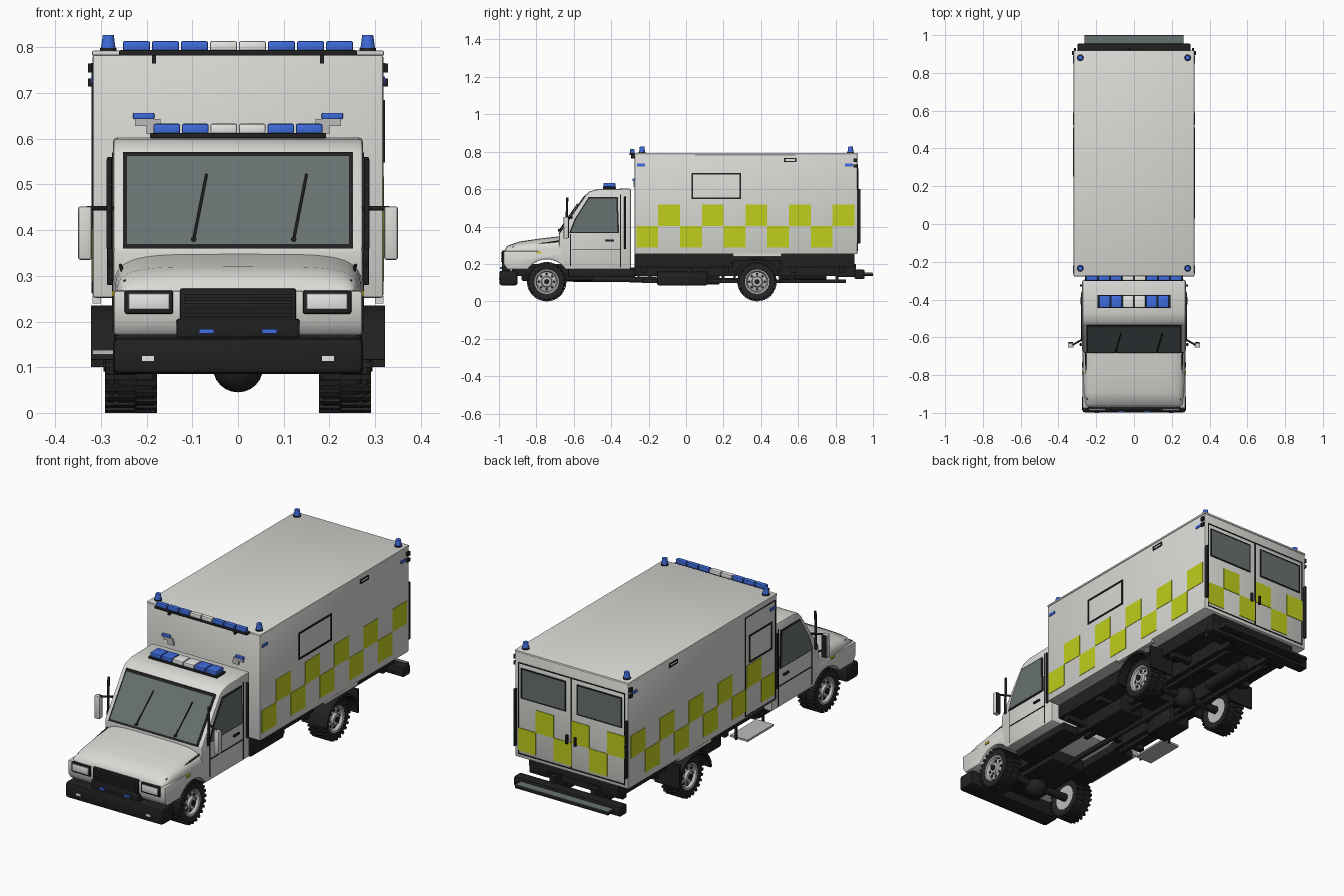
import bpy, bmesh, math
from mathutils import Matrix, Vector

cube = bpy.data.objects.get("Cube")
if cube:
    bpy.data.objects.remove(cube)


def material(name, red, green, blue):
    mat = bpy.data.materials.new(name)
    mat.use_nodes = True
    mat.diffuse_color = (red, green, blue, 1)
    mat.node_tree.nodes["Principled BSDF"].inputs["Base Color"].default_value = (red, green, blue, 1)
    return mat


WHITE = material("body white", .7, .7, .67)
BLACK = material("black trim", .015, .015, .016)
GLASS = material("grey glass", .14, .165, .165)
BLUE = material("blue lamp", .05, .15, .72)
LIME = material("lime reflective", .53, .62, .012)
LENS = material("clear lens", .8, .8, .78)
METAL = material("wheel metal", .5, .5, .49)
RUBBER = material("tyre rubber", .018, .018, .018)
AMBER = material("amber lamp", .65, .5, .02)


def finish(bm, name, mat, bevel=0, angle=35):
    """Turn a bmesh into an object, with bevelled corners and sharp creases."""
    bmesh.ops.recalc_face_normals(bm, faces=bm.faces)
    if bevel:
        edges = [e for e in bm.edges if e.calc_face_angle(0) > .6]
        bmesh.ops.bevel(bm, geom=edges, offset=bevel, segments=2, profile=.5, affect='EDGES')
    mesh = bpy.data.meshes.new(name)
    bm.to_mesh(mesh)
    bm.free()
    mesh.materials.append(mat)
    mesh.shade_smooth()
    mesh.set_sharp_from_angle(angle=math.radians(angle))
    obj = bpy.data.objects.new(name, mesh)
    bpy.context.collection.objects.link(obj)
    return obj


def mirror(obj):
    """Copy a left part to the right side."""
    mesh = obj.data.copy()
    mesh.transform(Matrix.Scale(-1, 4, (1, 0, 0)))
    mesh.flip_normals()
    twin = bpy.data.objects.new(obj.name.replace("left", "right"), mesh)
    bpy.context.collection.objects.link(twin)


def boxes(name, mat, specs, bevel=0):
    bm = bmesh.new()
    for spans in specs:
        mid = Vector([(a + b) / 2 for a, b in spans])
        size = [abs(b - a) for a, b in spans]
        bmesh.ops.create_cube(bm, size=1, matrix=Matrix.Translation(mid) @ Matrix.Diagonal((*size, 1)))
    return finish(bm, name, mat, bevel)


def box(name, mat, x, y, z, bevel=0):
    return boxes(name, mat, [(x, y, z)], bevel)


def side_prism(name, mat, points, x0, x1, bevel=0):
    """Extrude a (y, z) outline across x."""
    bm = bmesh.new()
    face = bm.faces.new([bm.verts.new((x0, y, z)) for y, z in points])
    top = bmesh.ops.extrude_face_region(bm, geom=[face])["geom"]
    bmesh.ops.translate(bm, vec=(x1 - x0, 0, 0), verts=[v for v in top if isinstance(v, bmesh.types.BMVert)])
    return finish(bm, name, mat, bevel)


def rod(name, mat, start, end, radius, tip=None, sides=12):
    a, b = Vector(start), Vector(end)
    turn = (b - a).to_track_quat('Z', 'Y').to_matrix().to_4x4()
    bm = bmesh.new()
    bmesh.ops.create_cone(bm, cap_ends=True, segments=sides, radius1=radius, radius2=tip or radius,
                          depth=(b - a).length, matrix=Matrix.Translation((a + b) / 2) @ turn)
    return finish(bm, name, mat)


def frame(u, v, w=.008):
    """Four bars, as (u, v) spans, around a rectangle."""
    (a, b), (c, d) = u, v
    return [(u, (c, c + w)), (u, (d - w, d)), ((a, a + w), v), ((b - w, b), v)]


def arc(y, z, radius, start, end, steps=12):
    angles = [math.radians(start + (end - start) * i / steps) for i in range(steps + 1)]
    return [(y + radius * math.cos(t), z + radius * math.sin(t)) for t in angles]


# Rear body shell, roof and recessed floor frame
FRONT, BACK, SIDE = -.275, .917, .318
box("box_body", WHITE, (-SIDE, SIDE), (FRONT, BACK), (.252, .785), .006)
box("roof_panel", WHITE, (-.32, .32), (FRONT - .002, BACK + .002), (.782, .793), .004)
box("box_floor", BLACK, (-.25, .25), (FRONT, .9), (.215, .254))
mirror(boxes("left_floor_frame", BLACK, [((.15, .25), (FRONT, .25), (.18, .253)),
                                         ((.15, .25), (.51, .9), (.18, .253))], .004))
mirror(box("left_arch_trim", WHITE, (.3, .318), (.25, .51), (.24, .256)))

# Chequered panels on the sides and the back
rows = ((.288, .403), (.403, .517))
step = .1165
mirror(boxes("left_checks", LIME, [((.315, .32), (-.265 + i * step, -.265 + (i + 1) * step), rows[i % 2])
                                   for i in range(10)]))
boxes("rear_checks", LIME, [((.3 - i * .1, .2 - i * .1), (.915, .92), rows[i % 2]) for i in range(6)])

# Side window, vent, corner lamps and seams
plate = (.315, .322)
boxes("left_window_frame", BLACK, [(plate, y, z) for y, z in frame((.03, .295), (.548, .685))])
mirror(boxes("left_vent", BLACK, [(plate, y, z) for y, z in frame((.525, .59), (.745, .766), .006)]))
mirror(box("left_vent_lens", LENS, (.315, .32), (.53, .585), (.749, .762)))
mirror(boxes("left_marker_lamps", BLUE, [((.315, .322), (y, y + .042), (.722, .736)) for y in (-.262, .85)]))
mirror(boxes("left_marker_mounts", BLACK, [((.31, .328), (.895, .915), z) for z in ((.745, .765), (.715, .732))]))

# Side entry door with window and step
door = frame((-.262, -.02), (.262, .765), .004) + frame((-.235, -.05), (.525, .665))
boxes("entry_door_lines", BLACK, [((-.321, -.315), y, z) for y, z in door])
box("entry_step", METAL, (-.318, -.22), (-.25, -.04), (.128, .138))
boxes("entry_step_hangers", BLACK, [((-.26, -.25), y, (.125, .23)) for y in ((-.258, -.248), (-.042, -.032))])

# Rear doors
back = (.914, .922)
boxes("rear_door_lines", BLACK, [(x, (.915, .92), z) for x, z in
                                 frame((-.3, .3), (.27, .735), .005) + [((-.003, .003), (.27, .735))]])
mirror(box("left_rear_glass", GLASS, (.035, .28), (.915, .921), (.56, .705)))
mirror(boxes("left_rear_glass_frame", BLACK, [(x, back, z) for x, z in frame((.032, .283), (.556, .709), .006)]))
mirror(box("left_rear_handle", BLACK, (.018, .03), (.915, .93), (.395, .44), .003))
mirror(box("left_rear_hinge_rail", BLACK, (.306, .317), (.91, .933), (.31, .6), .003))
box("rear_bumper", BLACK, (-.3, .3), (.9, .955), (.12, .17), .008)
box("rear_step", BLACK, (-.262, .262), (.945, 1), (.136, .15), .003)
box("rear_step_tread", GLASS, (-.26, .26), (.952, .997), (.149, .154))
mirror(box("left_bumper_bracket", BLACK, (.1, .13), (.8, .91), (.13, .2)))

# Cab, nose and hood
cab = [(-.645, .17), (-.295, .17), (-.295, .603), (-.47, .6), (-.515, .588), (-.535, .57), (-.68, .36), (-.68, .3)]
side_prism("cab_body", WHITE, cab, -.274, .274, .01)
wheel_y = (-.745, .38)
nose = [(-.955, .17), (-.975, .2), (-.975, .268), (-.62, .27), (-.62, .17)] + arc(wheel_y[0], .105, .12, 33, 147)
side_prism("nose_body", WHITE, nose, -.272, .272, .006)
bm = bmesh.new()
rings = []
for y, half, top in ((-.972, .25, .27), (-.955, .258, .298), (-.89, .265, .32), (-.78, .27, .336), (-.64, .273, .352)):
    ring = []
    for i in range(25):
        t = math.pi * i / 24
        c, s = math.cos(t), max(0, math.sin(t))
        ring.append(bm.verts.new((math.copysign(abs(c) ** .4, c) * half, y, .25 + (top - .25) * s ** .5)))
    rings.append(ring)
for a, b in zip(rings, rings[1:]):
    for i in range(24):
        bm.faces.new((a[i], a[i + 1], b[i + 1], b[i]))
bm.faces.new(rings[0])
bm.faces.new(rings[-1])
finish(bm, "hood", WHITE, angle=50)
mirror(rod("left_hood_seam", BLACK, (.246, -.93, .287), (.257, -.68, .322), .004))


# Windscreen, frame and wipers
def screen(z, out=0):
    return -.68 + .145 * (z - .36) / .21 - out


def screen_slab(name, mat, z0, z1, half, out):
    outline = [(screen(z0, out), z0), (screen(z1, out), z1), (screen(z1, -.01), z1), (screen(z0, -.01), z0)]
    side_prism(name, mat, outline, -half, half)


screen_slab("windscreen_frame", BLACK, .36, .571, .252, .003)
screen_slab("windscreen_glass", GLASS, .37, .562, .243, .006)
for side, x in (("right", -.097), ("left", .122)):
    rod(side + "_wiper", BLACK, (x, screen(.38, .011), .38), (x + .028, screen(.522, .011), .522), .003)
    rod(side + "_wiper_pivot", BLACK, (x, screen(.38), .38), (x, screen(.38, .018), .38), .006)

# Cab doors
pane = [(-.625, .365), (-.595, .44), (-.52, .558), (-.365, .558), (-.358, .365)]
mid = Vector((-.48, .46))
mirror(side_prism("left_door_glass", GLASS, [mid + (Vector(p) - mid) * .93 for p in pane], .27, .28))
mirror(side_prism("left_door_glass_frame", BLACK, pane, .27, .277))
mirror(boxes("left_door_lines", BLACK, [((.272, .276), y, z) for y, z in (
    ((-.352, -.347), (.18, .57)), ((-.61, -.35), (.276, .281)), ((-.62, -.615), (.19, .36)))]))
mirror(box("left_door_handle", BLACK, (.27, .282), (-.43, -.385), (.32, .331), .003))
mirror(box("left_grab_bar", BLACK, (.274, .287), (-.331, -.321), (.28, .56), .003))
mirror(box("left_cab_sill", BLACK, (.1, .22), (-.63, -.27), (.13, .172), .005))
mirror(box("left_indicator", AMBER, (.265, .276), (-.8, -.775), (.255, .267)))

# Mirrors
mirror(box("left_mirror", WHITE, (.32, .35), (-.655, -.63), (.335, .452), .005))
mirror(box("left_mirror_glass", BLACK, (.322, .348), (-.631, -.626), (.338, .449)))
mirror(rod("left_mirror_arm", BLACK, (.272, -.61, .448), (.33, -.643, .448), .005))
mirror(rod("left_mirror_pole", BLACK, (.282, -.64, .36), (.282, -.635, .555), .006))

# Nose details
box("grille", BLACK, (-.127, .127), (-.985, -.96), (.2, .272), .004)
boxes("grille_bars", RUBBER, [((-.118, .118), (-.99, -.98), (z, z + .007)) for z in (.211, .225, .239, .253)])
box("lower_intake", BLACK, (-.135, .135), (-.985, -.94), (.165, .205), .004)
mirror(box("left_grille_lamp", BLUE, (.053, .085), (-.995, -.98), (.174, .184)))
mirror(box("left_headlight_frame", BLACK, (.142, .248), (-.983, -.95), (.217, .268), .004))
mirror(box("left_headlight", LENS, (.15, .24), (-.987, -.97), (.226, .261), .003))
box("front_bumper", BLACK, (-.274, .274), (-.998, -.9), (.085, .165), .014)
mirror(box("left_fog_lamp", LENS, (.184, .21), (-1, -.99), (.114, .125)))


# Roof light bars and beacons
def light_bar(name, half, y, z, colours):
    box(name + "_base", BLACK, (-half - .006, half + .006), y, (z, z + .012), .003)
    width = 2 * half / len(colours)
    for i, mat in enumerate(colours):
        x = -half + i * width
        box(f"{name}_lamp_{i}", mat, (x + .002, x + width - .002), (y[0] + .003, y[1] - .003), (z + .01, z + .032), .004)


light_bar("cab_light_bar", .187, (-.445, -.375), .601, [BLUE] * 2 + [LENS] * 2 + [BLUE] * 2)
light_bar("box_light_bar", .254, (-.302, -.272), .782, [BLUE] * 3 + [LENS] * 2 + [BLUE] * 3)
mirror(box("left_light_bar_bracket", BLACK, (.18, .188), (-.295, -.27), (.765, .786)))
mirror(box("left_front_lamp", BLUE, (.183, .23), (-.287, -.27), (.643, .657), .003))
mirror(boxes("left_front_lamp_bracket", METAL, [((.17, .225), (-.281, -.27), (.628, .643)),
                                                ((.165, .2), (-.281, -.27), (.61, .628))]))
for end, y in (("front", -.235), ("rear", .88)):
    mirror(rod(f"left_{end}_beacon_base", BLACK, (.284, y, .785), (.284, y, .799), .018, sides=20))
    mirror(rod(f"left_{end}_beacon", BLUE, (.284, y, .798), (.284, y, .827), .016, .012, sides=20))


# Wheels, axles and mudguards
def lathe(bm, profile, centre, sides=36):
    """Spin a (radius, x) profile about the wheel axis."""
    verts = [bm.verts.new(centre + Vector((x, 0, r))) for r, x in profile]
    edges = [bm.edges.new(pair) for pair in zip(verts, verts[1:])]
    bmesh.ops.spin(bm, geom=verts + edges, cent=centre, axis=(1, 0, 0), angle=math.tau, steps=sides, use_merge=True)
    bmesh.ops.remove_doubles(bm, verts=bm.verts, dist=.0001)


for end, x, y in zip(("front", "rear"), (.224, .244), wheel_y):
    hub = Vector((x, y, .105))
    bm = bmesh.new()
    lathe(bm, [(.062, -.04), (.08, -.047), (.094, -.045), (.099, -.038), (.099, .038), (.094, .045), (.08, .047), (.062, .04)], hub)
    for i in range(48):
        turn = Matrix.Rotation(math.tau * i / 48, 4, 'X')
        place = Matrix.Translation(hub) @ turn @ Matrix.Translation((.024 * (-1) ** i, 0, .098))
        bmesh.ops.create_cube(bm, size=1, matrix=place @ Matrix.Diagonal((.046, .012, .014, 1)))
    mirror(finish(bm, f"left_{end}_tyre", RUBBER))
    bm = bmesh.new()
    lathe(bm, [(0, -.035), (.063, -.04), (.065, .042), (.058, .04), (.052, .026), (.03, .032), (.026, .044), (0, .046)], hub)
    mirror(finish(bm, f"left_{end}_rim", METAL))
    for i, (dy, dz) in enumerate(arc(0, 0, .041, 0, 315, 7)):
        spot = hub + Vector((.024, dy, dz))
        mirror(rod(f"left_{end}_rim_hole_{i}", BLACK, spot, spot + Vector((.008, 0, 0)), .007))
    mirror(rod(f"left_{end}_hub_cap", BLACK, hub, hub + Vector((.05, 0, 0)), .014))
    rod(end + "_axle", BLACK, (-.2, y, .105), (.2, y, .105), .02)
    bm = bmesh.new()
    bmesh.ops.create_uvsphere(bm, u_segments=20, v_segments=12, radius=.055, matrix=Matrix.Translation((0, y, .1)))
    finish(bm, end + "_differential", BLACK)
guard = arc(wheel_y[1], .105, .13, 5, 175) + arc(wheel_y[1], .105, .118, 175, 5)
mirror(side_prism("left_mudguard", BLACK, guard, .18, .322))
mirror(box("left_mud_flap", BLACK, (.18, .322), (.5, .51), (.1, .22)))

# Chassis and underside equipment
mirror(box("left_chassis_rail", BLACK, (.1, .13), (-.93, .9), (.135, .18)))
mirror(box("left_rail_riser", BLACK, (.1, .13), (FRONT, .88), (.175, .225)))
mirror(box("left_lower_rail", BLACK, (.1, .125), (-.235, .855), (.098, .116)))
mirror(boxes("left_rail_hangers", BLACK, [((.105, .12), (y, y + .015), (.11, .14)) for y in (-.2, .19, .56, .8)]))
boxes("cross_members", BLACK, [((-.24, .24), (y, y + .03), (.155, .222)) for y in (-.24, .0, .2, .56, .82)])
rod("drive_shaft", BLACK, (0, wheel_y[0], .12), (0, wheel_y[1], .11), .014)
box("engine_block", BLACK, (-.1, .1), (-.88, -.5), (.11, .2), .01)
box("fuel_tank", BLACK, (.04, .18), (-.155, .115), (.085, .16), .01)
box("battery_box", BLACK, (-.2, -.08), (.0, .18), (.09, .19), .008)
rod("exhaust_silencer", BLACK, (-.06, .5, .14), (-.06, .75, .14), .03, sides=16)
